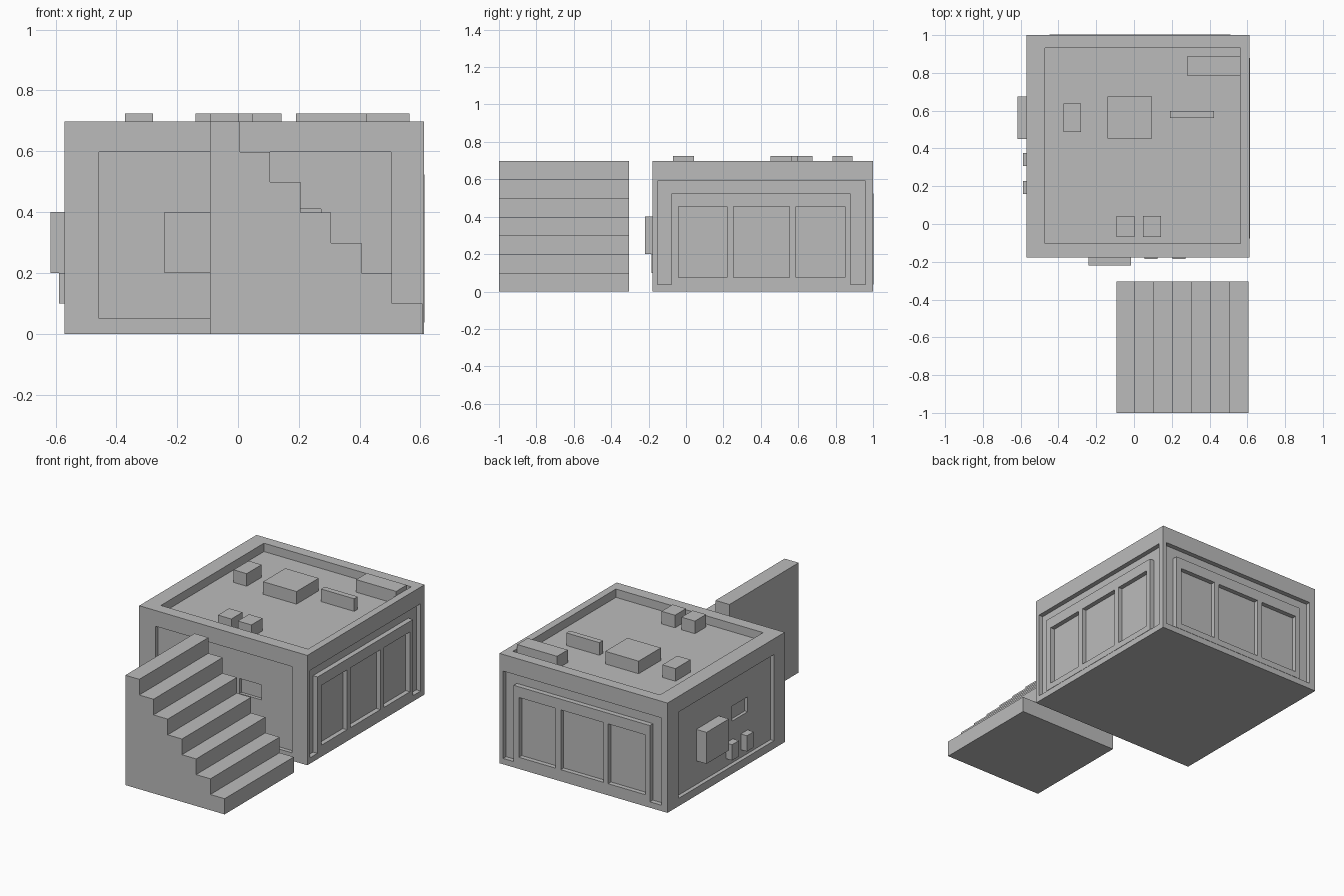
import bpy, bmesh

if "Cube" in bpy.data.objects:
    bpy.data.objects.remove(bpy.data.objects["Cube"])

grey = bpy.data.materials.new("plain_grey")
grey.diffuse_color = (0.5, 0.5, 0.5, 1)
grey.use_nodes = True
grey.node_tree.nodes["Principled BSDF"].inputs["Base Color"].default_value = grey.diffuse_color

# Outer limits of the building
X0, X1, Y0, Y1, TOP = -0.57, 0.612, -0.178, 1.0, 0.698


def make(name, bm):
    bmesh.ops.recalc_face_normals(bm, faces=bm.faces)
    me = bpy.data.meshes.new(name)
    bm.to_mesh(me)
    bm.free()
    me.materials.append(grey)
    ob = bpy.data.objects.new(name, me)
    bpy.context.collection.objects.link(ob)
    return ob


def box(name, x, y, z):
    bm = bmesh.new()
    bmesh.ops.create_cube(bm, size=1)
    lo, hi = [[f(r) for r in (x, y, z)] for f in (min, max)]
    for v in bm.verts:
        v.co = [(lo[i] + hi[i]) / 2 + v.co[i] * (hi[i] - lo[i]) for i in range(3)]
    return make(name, bm)


def side_box(name, side, u, z, d):
    """Box on a wall: u runs along the wall, d is the distance outwards."""
    turned = [0.433 - a for a in u]
    if side == "right":
        return box(name, [X1 + a for a in d], u, z)
    if side == "left":
        return box(name, [X0 - a for a in d], u, z)
    if side == "back":
        return box(name, turned, [Y1 + a for a in d], z)
    return box(name, turned, [Y0 - a for a in d], z)


def cut(ob, cutters):
    for c in cutters:
        m = ob.modifiers.new("cut", 'BOOLEAN')
        m.operation, m.solver, m.object = 'DIFFERENCE', 'EXACT', c
    dg = bpy.context.evaluated_depsgraph_get()
    me = bpy.data.meshes.new_from_object(ob.evaluated_get(dg))
    ob.modifiers.clear()
    ob.data = me
    for c in cutters:
        bpy.data.objects.remove(c)


# Building body with roof tray and wall recesses
ROOF = 0.645
body = box("building_body", (X0, X1), (Y0, Y1), (0, TOP))
cutters = [box("roof_cutter", (-0.47, 0.565), (-0.103, 0.932), (ROOF, 0.9))]
for s in ("right", "back"):
    cutters.append(side_box("groove_cutter", s, (-0.152, 0.96), (0.037, 0.592), (-0.03, 0.1)))
for s in ("left", "front"):
    cutters.append(side_box("panel_cutter", s, (-0.07, 0.89), (0.05, 0.598), (-0.025, 0.1)))
    cutters.append(side_box("niche_cutter", s, (0.16, 0.315), (0.315, 0.41), (-0.045, 0.1)))
cut(body, cutters)

# Window fronts standing in the grooves, three windows each
for s in ("right", "back"):
    front = side_box(s + "_window_front", s, (-0.077, 0.88), (0.037, 0.523), (-0.035, 0.002))
    cut(front, [side_box("window_cutter", s, u, (0.075, 0.455), (-0.027, 0.1))
                for u in ((-0.04, 0.218), (0.254, 0.553), (0.587, 0.849))])

# Wall units on the left and front
for s, big, small in (("left", 0.047, 0.018), ("front", 0.042, 0.006)):
    side_box(s + "_wall_unit", s, (0.45, 0.675), (0.2, 0.4), (-0.03, big))
    for i, u in enumerate(((0.16, 0.228), (0.308, 0.377))):
        side_box(f"{s}_meter_box_{i + 1}", s, u, (0.1, 0.2), (-0.03, small))

# Rooftop units
for i, (x, y) in enumerate((
        ((-0.372, -0.28), (0.487, 0.637)), ((-0.14, 0.095), (0.452, 0.675)),
        ((0.19, 0.423), (0.562, 0.598)), ((0.283, 0.564), (0.783, 0.89)),
        ((-0.092, 0.002), (-0.07, 0.042)), ((0.048, 0.143), (-0.07, 0.042)))):
    box(f"roof_unit_{i + 1}", x, y, (ROOF - 0.005, 0.725))

# Seven-step staircase, one stepped profile extruded along y
outline = [(-0.092, 0), (-0.092, TOP)]
for i in range(7):
    x, h = 0.006 + i * 0.1, TOP / 7
    outline += [(x, h * (7 - i)), (x, h * (6 - i))]
bm = bmesh.new()
face = bm.faces.new([bm.verts.new((x, -1.0, z)) for x, z in outline])
ext = bmesh.ops.extrude_face_region(bm, geom=[face], use_keep_orig=True)
bmesh.ops.translate(bm, vec=(0, 0.695, 0),
                    verts=[g for g in ext["geom"] if isinstance(g, bmesh.types.BMVert)])
make("staircase", bm)
